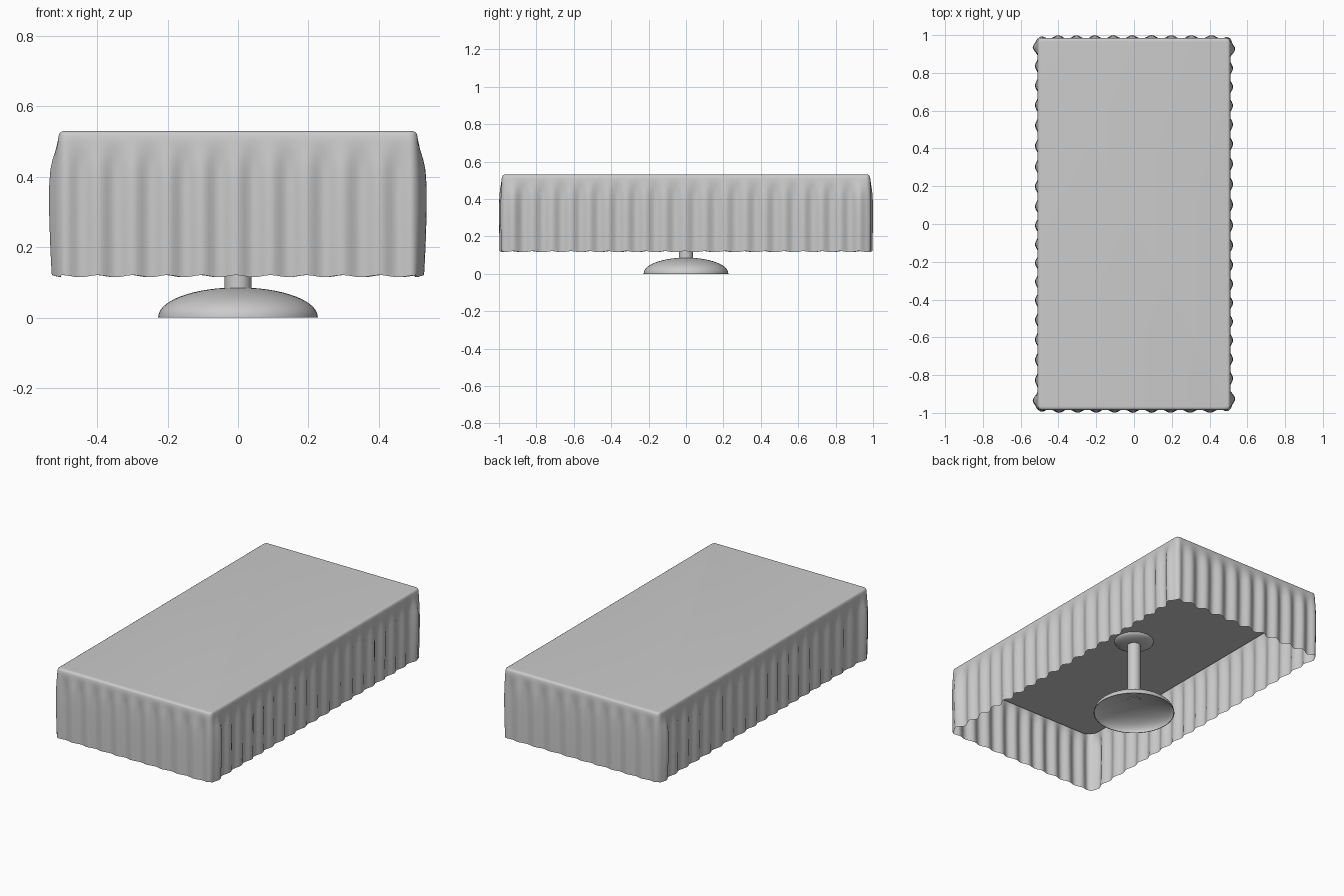
import bpy, bmesh, math, random

if "Cube" in bpy.data.objects:
    bpy.data.objects.remove(bpy.data.objects["Cube"])

random.seed(4)


def finish(bm, name, angle=40, recalc=True):
    if recalc:
        bmesh.ops.recalc_face_normals(bm, faces=bm.faces)
    me = bpy.data.meshes.new(name)
    bm.to_mesh(me)
    bm.free()
    ob = bpy.data.objects.new(name, me)
    bpy.context.collection.objects.link(ob)
    bpy.ops.object.select_all(action='DESELECT')
    ob.select_set(True)
    bpy.context.view_layer.objects.active = ob
    bpy.ops.object.shade_smooth_by_angle(angle=math.radians(angle))
    return ob


def bridge(bm, a, b):
    n = len(a)
    for i in range(n):
        j = (i + 1) % n
        bm.faces.new((a[i], b[i], b[j], a[j]))


def lathe(name, profile, n=48):
    bm = bmesh.new()
    prev = None
    for r, z in profile:
        ring = [bm.verts.new((r * math.cos(2 * math.pi * i / n),
                              r * math.sin(2 * math.pi * i / n), z)) for i in range(n)]
        if prev:
            bridge(bm, prev, ring)
        prev = ring
    return finish(bm, name)


def rounded_rect(hx, hy, r, step, arc=6):
    """Counter-clockwise points as (x, y, normal x, normal y, is_long_side)."""
    pts = []
    corners = [(hx - r, hy - r), (r - hx, hy - r), (r - hx, r - hy), (hx - r, r - hy)]
    for k, (cx, cy) in enumerate(corners):
        for i in range(arc + 1):
            a = math.pi / 2 * (k + i / arc)
            pts.append((cx + r * math.cos(a), cy + r * math.sin(a),
                        math.cos(a), math.sin(a), abs(math.cos(a)) > abs(math.sin(a))))
        nx, ny = corners[(k + 1) % 4]
        a = math.pi / 2 * (k + 1)
        x0, y0 = cx + r * math.cos(a), cy + r * math.sin(a)
        m = int(math.hypot(nx - cx, ny - cy) / step)
        for i in range(1, m):
            t = i / m
            pts.append((x0 + (nx - cx) * t, y0 + (ny - cy) * t,
                        math.cos(a), math.sin(a), k % 2 == 1))
    return pts


# Draped tablecloth: flat top, rounded edge, rippled hanging skirt
HX, HY = 0.508, 0.983
outline = rounded_rect(HX, HY, 0.022, 0.0125)
wobble = [random.uniform(0, 6.28) for _ in range(4)]
rows = [(0.530, -0.016, 0), (0.529, -0.008, 0), (0.525, -0.002, 0), (0.517, 0.001, 0),
        (0.50, 0.003, .05), (0.475, 0.004, .3), (0.45, 0.005, .65), (0.42, 0.006, .9),
        (0.37, 0.007, 1), (0.30, 0.007, 1), (0.22, 0.006, 1), (0.16, 0.005, 1), (0.118, 0.004, 1)]
bm = bmesh.new()
prev = None
for z, off, amp in rows:
    ring = []
    for x, y, nx, ny, long_side in outline:
        s, half = (y, HY) if long_side else (x, HX)
        waves = 9.5 if long_side else 5
        side = (0 if nx + ny > 0 else 1) + (2 if long_side else 0)
        phase = 2 * math.pi * waves * s / half / 1.0 + 0.6 * math.sin(5 * s + wobble[side])
        fade = min(1, (half - abs(s)) / 0.04)
        ripple = 0.0095 * math.cos(phase) * fade
        flare = 0.012 * math.exp(-((half - abs(s) - 0.05) / 0.04) ** 2) if long_side else 0
        d = off + amp * (ripple + flare * (0.6 + 0.4 * math.sin((z - 0.12) * 7)))
        hem = 0.003 * math.cos(phase) if z < 0.13 else 0
        ring.append(bm.verts.new((x + nx * d, y + ny * d, z + hem)))
    if prev:
        bridge(bm, prev, ring)
    else:
        bm.faces.new(ring)
    prev = ring
finish(bm, "tablecloth", 60)

# Table top slab under the cloth
bm = bmesh.new()
slab = rounded_rect(0.50, 0.975, 0.06, 0.5)
low = [bm.verts.new((p[0], p[1], 0.465)) for p in slab]
high = [bm.verts.new((p[0], p[1], 0.522)) for p in slab]
bridge(bm, low, high)
bm.faces.new(low)
bm.faces.new(high)
finish(bm, "table_top")

# Pedestal: hollow domed foot, column and upper mounting flange
dome = [(math.cos(a), math.sin(a)) for a in [math.radians(6.2 * i) for i in range(14)]]
lathe("foot", [(0.226 * c, 0.003 + 0.083 * s) for c, s in dome] + [(0.0005, 0.086)])
lathe("column", [(0.0005, 0.081), (0.038, 0.081), (0.038, 0.46), (0.0005, 0.46)], 32)
lathe("flange", [(0.11 * c, 0.463 - 0.03 * s) for c, s in dome] + [(0.0005, 0.433)])
# Foot rim
lathe("foot_rim", [(0.2265, 0.0), (0.2265, 0.004), (0.223, 0.004), (0.223, 0.0), (0.2265, 0.0)])
